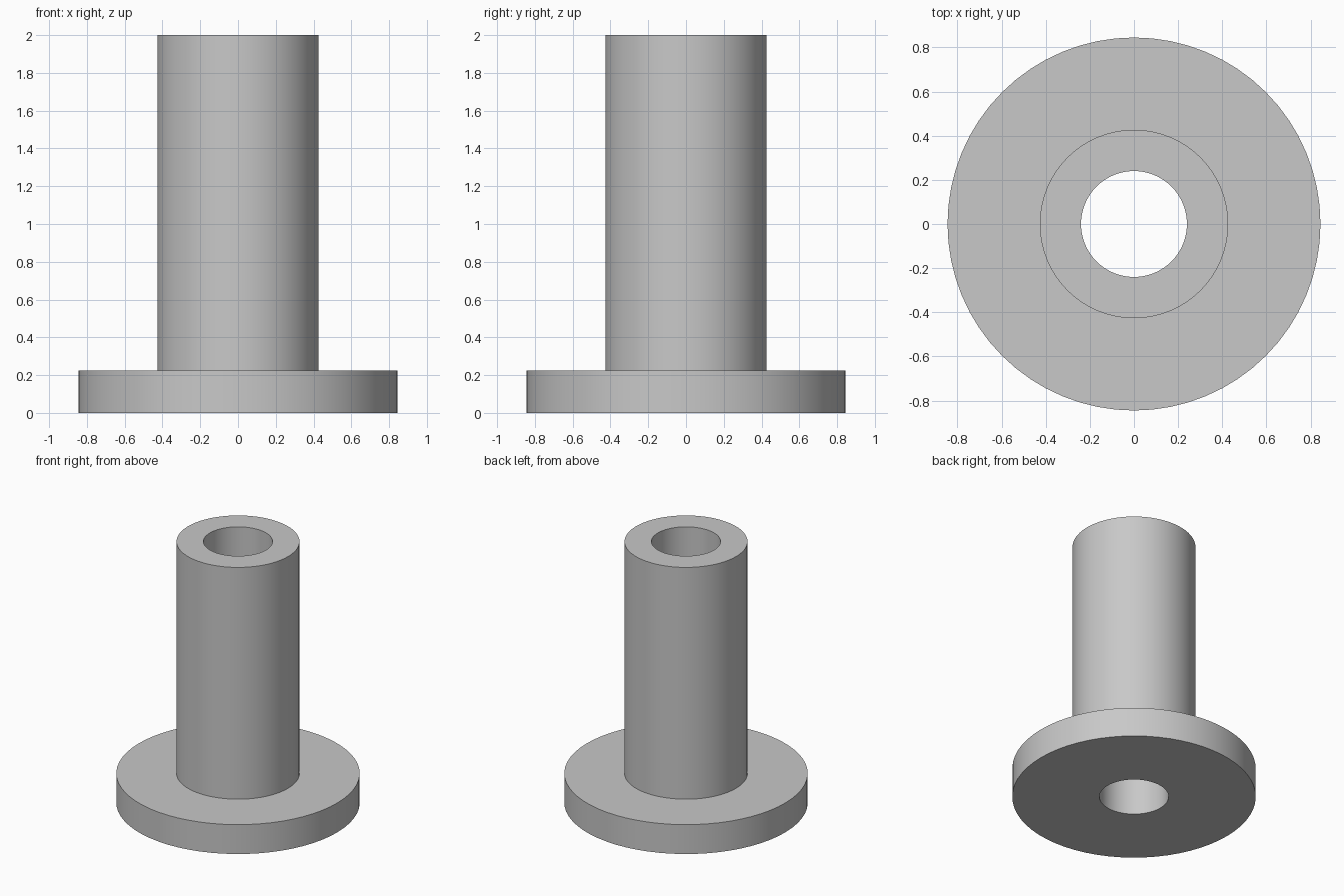
import bpy, bmesh, math

cube = bpy.data.objects.get("Cube")
if cube:
    bpy.data.objects.remove(cube, do_unlink=True)

# Plain grey material
grey = bpy.data.materials.new("plain_grey")
grey.use_nodes = True
colour = (0.58, 0.58, 0.58, 1)
grey.diffuse_color = colour
grey.node_tree.nodes["Principled BSDF"].inputs["Base Color"].default_value = colour

SEGMENTS = 64
BORE, TUBE, FLANGE = 0.24, 0.427, 0.845
FLANGE_TOP, HEIGHT = 0.225, 2.0


def lathe(name, profile):
    """Revolve a closed (radius, height) profile around z."""
    bm = bmesh.new()
    rings = []
    for i in range(SEGMENTS):
        a = math.tau * i / SEGMENTS
        rings.append([bm.verts.new((r * math.cos(a), r * math.sin(a), z))
                      for r, z in profile])
    count = len(profile)
    for i in range(SEGMENTS):
        here, ahead = rings[i], rings[(i + 1) % SEGMENTS]
        for j in range(count):
            k = (j + 1) % count
            bm.faces.new((here[j], ahead[j], ahead[k], here[k]))
    bmesh.ops.recalc_face_normals(bm, faces=bm.faces)
    mesh = bpy.data.meshes.new(name)
    bm.to_mesh(mesh)
    bm.free()
    mesh.materials.append(grey)
    obj = bpy.data.objects.new(name, mesh)
    bpy.context.collection.objects.link(obj)
    return obj


# Flanged bushing: wide base disc, tall tube and a through bore
bushing = lathe("flanged_bushing", [
    (BORE, 0), (FLANGE, 0), (FLANGE, FLANGE_TOP),
    (TUBE, FLANGE_TOP), (TUBE, HEIGHT), (BORE, HEIGHT)])

bpy.ops.object.select_all(action="DESELECT")
bushing.select_set(True)
bpy.context.view_layer.objects.active = bushing
bpy.ops.object.shade_smooth_by_angle(angle=math.radians(30))
